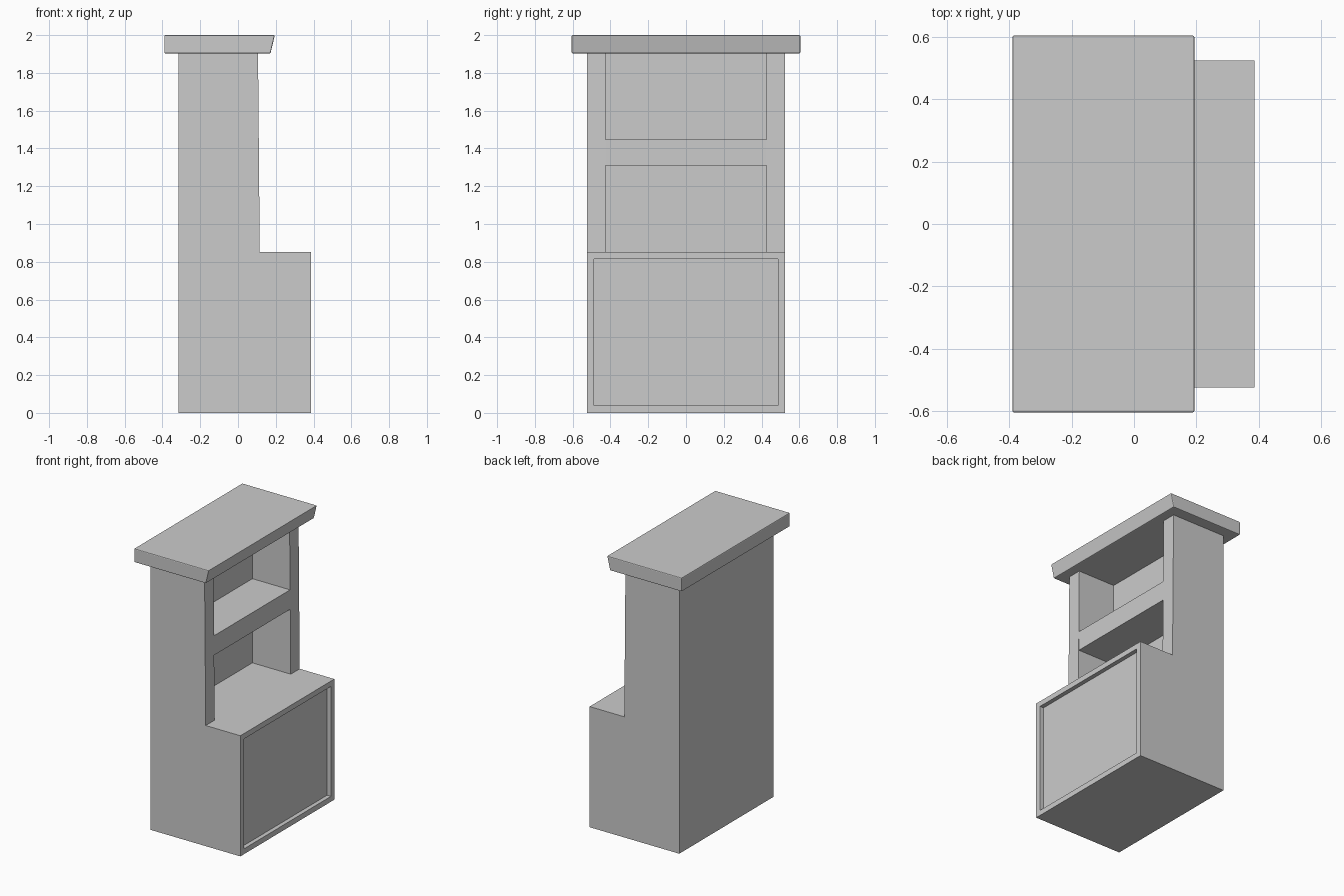
import bpy, bmesh
from mathutils import Vector

if "Cube" in bpy.data.objects:
    bpy.data.objects.remove(bpy.data.objects["Cube"])


def prism(name, points, extrude, bevel=0.0):
    """Extrude a closed outline of 3D points into a solid object."""
    bm = bmesh.new()
    face = bm.faces.new([bm.verts.new(p) for p in points])
    out = bmesh.ops.extrude_face_region(bm, geom=[face])
    moved = [v for v in out["geom"] if isinstance(v, bmesh.types.BMVert)]
    bmesh.ops.translate(bm, verts=moved, vec=Vector(extrude))
    bmesh.ops.recalc_face_normals(bm, faces=bm.faces[:])
    mesh = bpy.data.meshes.new(name)
    bm.to_mesh(mesh)
    bm.free()
    obj = bpy.data.objects.new(name, mesh)
    bpy.context.collection.objects.link(obj)
    if bevel:
        mod = obj.modifiers.new("soft_edges", "BEVEL")
        mod.width = bevel
        mod.segments = 2
    return obj


def edit(obj, func):
    bm = bmesh.new()
    bm.from_mesh(obj.data)
    func(bm)
    bm.to_mesh(obj.data)
    bm.free()


def box(name, x, y, z):
    outline = [(x[0], y[0], z[0]), (x[1], y[0], z[0]),
               (x[1], y[1], z[0]), (x[0], y[1], z[0])]
    return prism(name, outline, (0, 0, z[1] - z[0]))


# Lower cupboard with a recessed front panel on the +x side
base = box("lower_cupboard", (-0.315, 0.386), (-0.525, 0.525), (0, 0.853))


def recess(bm):
    front = max(bm.faces, key=lambda f: f.calc_center_median().x)
    bmesh.ops.inset_region(bm, faces=[front], thickness=0.038, use_even_offset=True)
    out = bmesh.ops.extrude_face_region(bm, geom=[front])
    moved = [v for v in out["geom"] if isinstance(v, bmesh.types.BMVert)]
    bmesh.ops.translate(bm, verts=moved, vec=(-0.03, 0, 0))
    if front.is_valid:
        bmesh.ops.delete(bm, geom=[front], context="FACES_ONLY")
    bmesh.ops.recalc_face_normals(bm, faces=bm.faces[:])


edit(base, recess)

# Upper case: back and both sides as one U-shaped plan
half = [(-0.315, 0.525), (0.115, 0.525), (0.115, 0.425), (-0.185, 0.425)]
plan = [(x, -y, 0.853) for x, y in half] + [(x, y, 0.853) for x, y in reversed(half)]
upper = prism("upper_case", plan, (0, 0, 1.052))


def lean_front(bm):
    for v in bm.verts:
        if v.co.x > 0 and v.co.z > 1.5:
            v.co.x = 0.106


edit(upper, lean_front)

# Shelf between the two open niches
box("shelf", (-0.185, 0.11), (-0.425, 0.425), (1.31, 1.448))

# Overhanging top with a sloped front edge
profile = [(-0.39, -0.605, 1.903), (0.172, -0.605, 1.903),
           (0.195, -0.605, 2.0), (-0.39, -0.605, 2.0)]
prism("top_slab", profile, (0, 1.21, 0), bevel=0.006)
